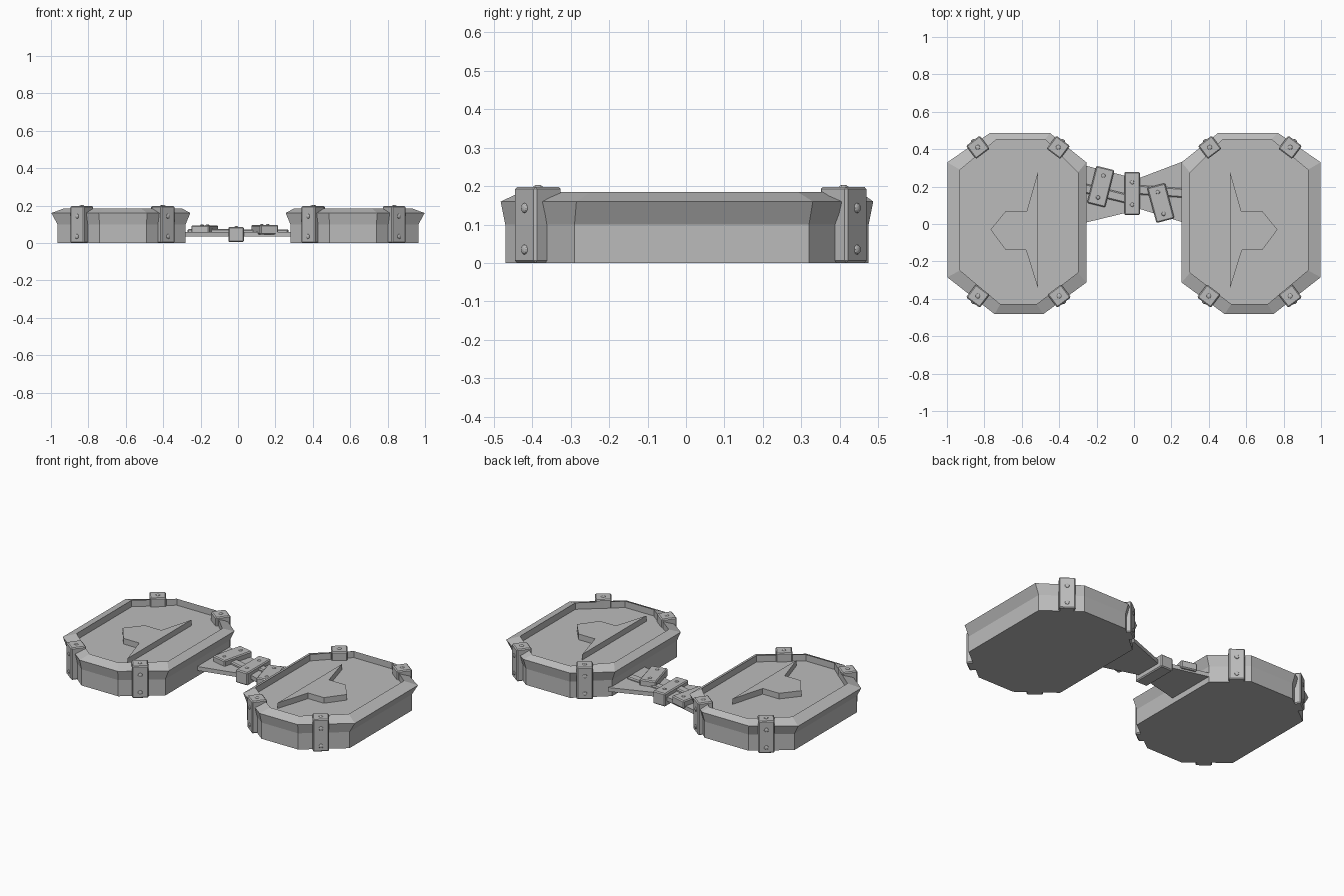
import bpy, bmesh
from math import atan2, radians, cos, sin
from mathutils import Matrix, Vector

cube = bpy.data.objects.get("Cube")
if cube:
    bpy.data.objects.remove(cube)

grey = bpy.data.materials.new("stone_grey")
grey.use_nodes = True
COLOUR = (0.5, 0.5, 0.5, 1)
grey.diffuse_color = COLOUR
grey.node_tree.nodes["Principled BSDF"].inputs["Base Color"].default_value = COLOUR


def finish(name, bm):
    bmesh.ops.recalc_face_normals(bm, faces=bm.faces)
    mesh = bpy.data.meshes.new(name)
    bm.to_mesh(mesh)
    bm.free()
    mesh.materials.append(grey)
    obj = bpy.data.objects.new(name, mesh)
    bpy.context.collection.objects.link(obj)
    return obj


def loft(name, rings):
    """Skin matching (outline, height) rings and cap both ends."""
    bm = bmesh.new()
    loops = [[bm.verts.new((x, y, z)) for x, y in pts] for pts, z in rings]
    n = len(loops[0])
    for a, b in zip(loops, loops[1:]):
        for i in range(n):
            j = (i + 1) % n
            bm.faces.new((a[i], a[j], b[j], b[i]))
    bm.faces.new(loops[0][::-1])
    bm.faces.new(loops[-1])
    return finish(name, bm)


def box(name, centre, size, z0, z1, angle, bevel=0.006):
    bm = bmesh.new()
    place = (Matrix.Translation((*centre, (z0 + z1) / 2)) @ Matrix.Rotation(angle, 4, 'Z')
             @ Matrix.Diagonal((*size, z1 - z0, 1)))
    bmesh.ops.create_cube(bm, size=1, matrix=place)
    bmesh.ops.bevel(bm, geom=bm.edges[:], offset=bevel, segments=1, affect='EDGES')
    return finish(name, bm)


def stud(name, pos, radius=0.013, depth=0.5, axis=(0, 0, 1)):
    """Low domed rivet flattened along its axis."""
    bm = bmesh.new()
    turn = Vector((0, 0, 1)).rotation_difference(Vector(axis)).to_matrix().to_4x4()
    bmesh.ops.create_icosphere(bm, subdivisions=2, radius=radius,
                               matrix=Matrix.Translation(pos) @ turn @ Matrix.Diagonal((1, 1, depth, 1)))
    return finish(name, bm)


# Outlines of the left platform; the right one is mirrored
base = [(.28, .32), (.46, .475), (.76, .475), (.965, .32),
        (.965, -.29), (.74, -.47), (.49, -.47), (.28, -.31)]
edge = [(.255, .33), (.45, .487), (.77, .487), (.998, .33),
        (.998, -.285), (.745, -.482), (.485, -.482), (.255, -.313)]
rim = [(.30, .275), (.475, .452), (.735, .452), (.93, .29),
       (.93, -.248), (.715, -.428), (.52, -.428), (.30, -.26)]
arrow = [(.513, .28), (.573, .07), (.685, .07), (.767, -.03),
         (.685, -.14), (.577, -.14), (.513, -.345)]
clamps = [(.405, .41), (.835, .41), (.835, -.385), (.40, -.385)]

for side, s in (("left", 1), ("right", -1)):
    def flip(pts):
        return [(s * x, y) for x, y in pts]

    # Dished platform with a flared, sloping rim
    loft(side + "_platform", [(flip(base), 0), (flip(base), .10), (flip(edge), .16),
                              (flip(rim), .185), (flip(rim), .145)])
    loft(side + "_arrow", [(flip(arrow), .14), (flip(arrow), .18)])

    # Corner clamps with rivets on the top and outer face
    for i, (x, y) in enumerate(flip(clamps)):
        ang = radians(53)
        out = Vector((cos(ang) * (1 if abs(x) > .6 else -1) * s, sin(ang) * (1 if y > 0 else -1), 0))
        tag = f"{side}_clamp_{i + 1}"
        box(tag, (x, y), (.088, .092), 0, .198, atan2(out.y, out.x))
        stud(tag + "_top_rivet", (x, y, .197))
        for z in (.035, .143):
            stud(f"{tag}_rivet_{int(z * 1000)}", Vector((x, y, z)) + out * .044, axis=out)

# Tapered walkway halves joining the platforms
west = [(-.29, .32), (.0, .245), (.0, .07), (-.29, .0)]
east = [(.29, .345), (.0, .235), (.0, .09), (.29, .0)]
for name, pts in (("right_walkway", west), ("left_walkway", east)):
    loft(name, [(pts, .035), (pts, .06)])

# Crossed straps under the planks
box("strap_a", (-.12, .155), (.30, .05), .05, .075, radians(-14))
box("strap_b", (.13, .175), (.28, .05), .05, .072, radians(-4))

# Planks laid across the walkway
for i, (c, size, z0, z1, deg) in enumerate([
        ((-.178, .2), (.10, .205), .045, .094, -14),
        ((-.01, .163), (.084, .23), .005, .085, 0),
        ((.143, .112), (.10, .195), .045, .096, 15)]):
    a = radians(deg)
    box(f"plank_{i + 1}", c, size, z0, z1, a)
    for d in (-.06, .06):
        stud(f"plank_{i + 1}_rivet_{'front' if d < 0 else 'back'}",
             (c[0] - sin(a) * d, c[1] + cos(a) * d, z1), radius=.011)
